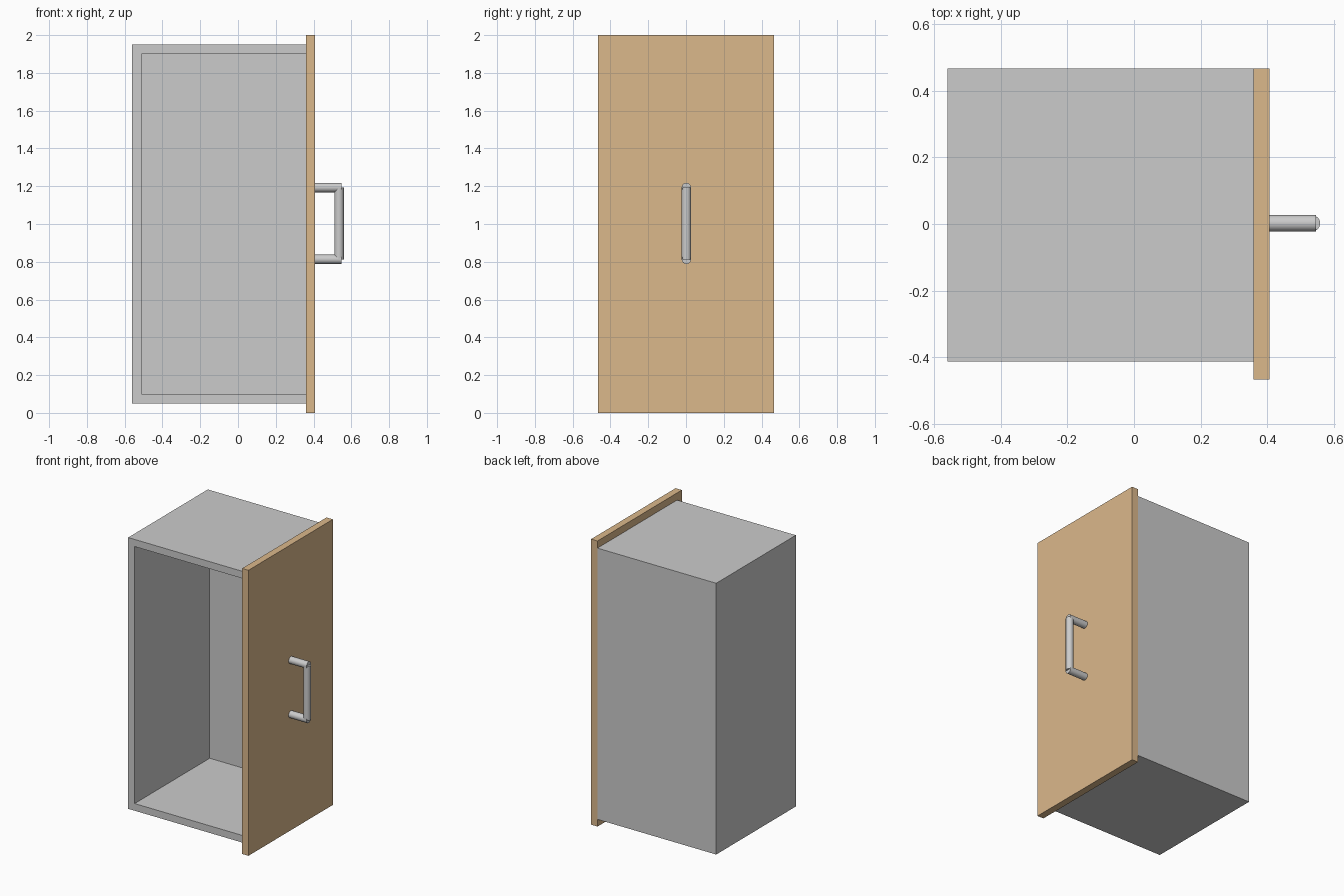
import bpy, math

if "Cube" in bpy.data.objects:
    bpy.data.objects.remove(bpy.data.objects["Cube"])


def box(name, lo, hi):
    """Box between two opposite corners."""
    bpy.ops.mesh.primitive_cube_add(size=1, location=[(a + b) / 2 for a, b in zip(lo, hi)])
    ob = bpy.context.object
    ob.name = name
    ob.scale = [b - a for a, b in zip(lo, hi)]
    bpy.ops.object.transform_apply(location=False, rotation=False, scale=True)
    return ob


def rod(name, centre, length, rotation=(0, 0, 0)):
    """Round handle bar."""
    bpy.ops.mesh.primitive_cylinder_add(vertices=16, radius=0.025, depth=length,
                                        location=centre, rotation=rotation)
    ob = bpy.context.object
    ob.name = name
    bpy.ops.object.shade_smooth_by_angle(angle=math.radians(35))
    return ob


X0, X1, X2 = -0.561, 0.359, 0.408   # carcass left, panel back, panel face
Y0, Y1 = -0.414, 0.467
T = 0.05                            # wall thickness

# Open carcass: hollowed through the front and the panel side
carcass = box("carcass", (X0, Y0, T), (X1, Y1, 2 - T))
cutter = box("carcass_cutter", (X0 + T, Y0 - 0.1, 2 * T), (X1 + 0.1, Y1 - T, 2 - 2 * T))
cutter.hide_render = True
cutter.hide_set(True)
hollow = carcass.modifiers.new("hollow", 'BOOLEAN')
hollow.operation = 'DIFFERENCE'
hollow.solver = 'EXACT'
hollow.object = cutter

# Wooden panel covering the right side
panel = box("front_panel", (X1, -Y1, 0), (X2, Y1, 2))
wood = bpy.data.materials.new("wood")
wood.diffuse_color = (0.71, 0.48, 0.26, 1)
wood.use_nodes = True
wood.node_tree.nodes["Principled BSDF"].inputs["Base Color"].default_value = wood.diffuse_color
panel.data.materials.append(wood)

# Handle: upright grip with two posts
HY, HZ, HALF, POST_END = 0.002, 1.003, 0.19, 0.547
rod("handle_grip", (0.535, HY, HZ), 2 * HALF)
for label, side in (("lower", -1), ("upper", 1)):
    rod(f"handle_post_{label}", ((X2 + POST_END) / 2, HY, HZ + side * HALF),
        POST_END - X2, (0, math.pi / 2, 0))
